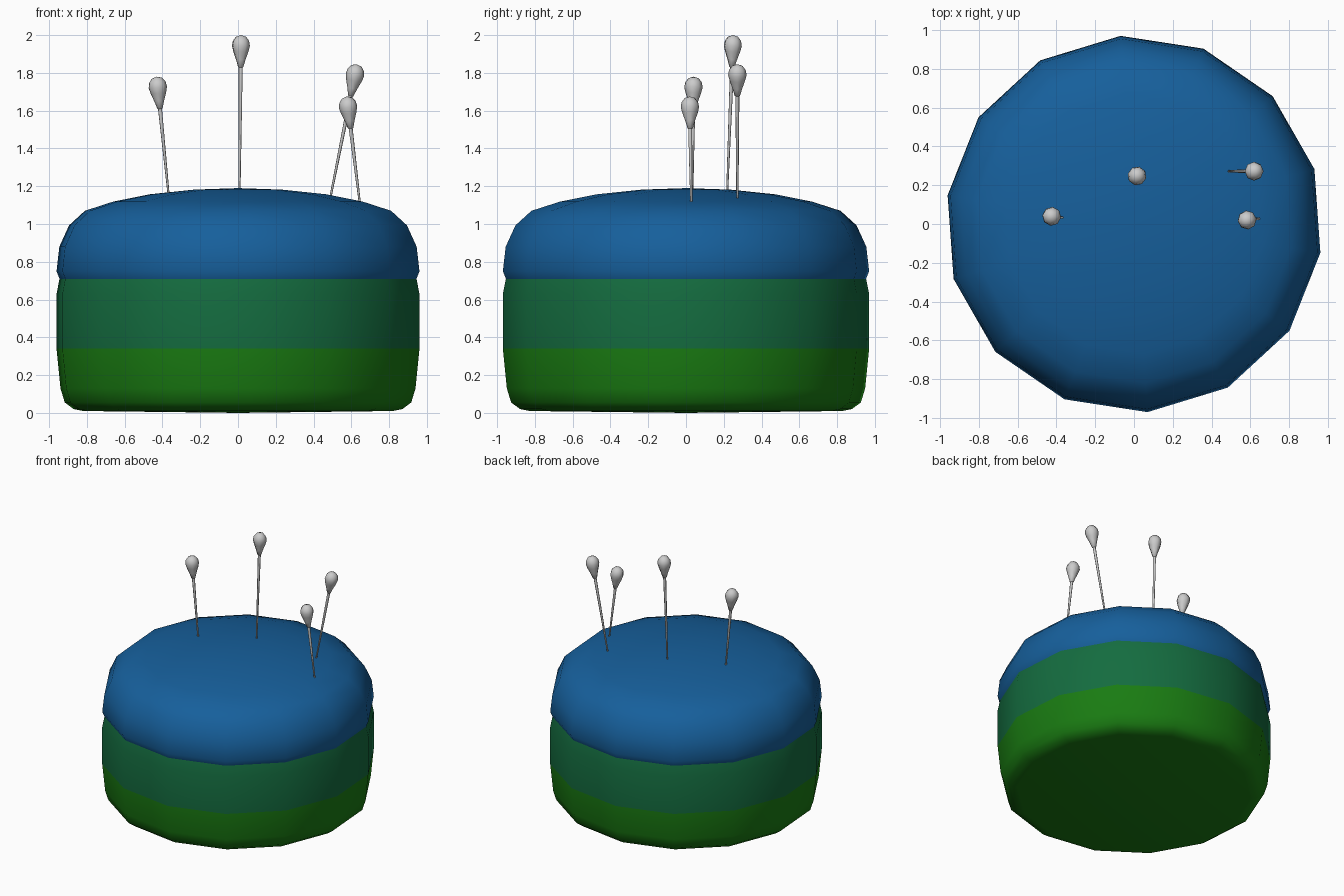
import bpy, bmesh, math
from mathutils import Vector, Matrix

if "Cube" in bpy.data.objects:
    bpy.data.objects.remove(bpy.data.objects["Cube"])


def material(name, rgb):
    m = bpy.data.materials.new(name)
    m.diffuse_color = (*rgb, 1)
    m.use_nodes = True
    m.node_tree.nodes["Principled BSDF"].inputs["Base Color"].default_value = m.diffuse_color
    return m


def lathe(name, profile, sides, start=0.0, mats=(), bands=None, matrix=Matrix()):
    """Spin (radius, z) points, listed top to bottom, around z."""
    bm = bmesh.new()
    rings = []
    for r, z in profile:
        if r == 0:
            rings.append([bm.verts.new((0, 0, z))] * sides)
        else:
            rings.append([bm.verts.new((r * math.cos(start + math.tau * i / sides),
                                        r * math.sin(start + math.tau * i / sides), z))
                          for i in range(sides)])
    for k in range(len(rings) - 1):
        a, b = rings[k], rings[k + 1]
        for i in range(sides):
            j = (i + 1) % sides
            corners = list(dict.fromkeys((a[i], b[i], b[j], a[j])))
            f = bm.faces.new(corners)
            f.smooth = True
            f.material_index = bands[k] if bands else 0
    bm.transform(matrix)
    me = bpy.data.meshes.new(name)
    bm.to_mesh(me)
    bm.free()
    for m in mats:
        me.materials.append(m)
    ob = bpy.data.objects.new(name, me)
    bpy.context.collection.objects.link(ob)
    return ob


blue = material("blue_cloth", (0.008, 0.115, 0.33))
teal = material("teal_cloth", (0.007, 0.15, 0.05))
green = material("green_cloth", (0.01, 0.2, 0.006))
TURN = math.radians(16.96)

# Padded dome on top
lathe("cushion_top",
      [(0, 1.19), (0.235, 1.182), (0.475, 1.157), (0.67, 1.118), (0.82, 1.07),
       (0.905, 0.993), (0.957, 0.88), (0.972, 0.75), (0.956, 0.71)],
      14, TURN, [blue])

# Lower body: teal band above green base
lathe("cushion_base",
      [(0.956, 0.71), (0.972, 0.63), (0.972, 0.34), (0.951, 0.13),
       (0.928, 0.055), (0.88, 0.02), (0.83, 0.01), (0, 0.0)],
      14, TURN, [teal, green], [0, 0, 1, 1, 1, 1, 1])

# Pins: entry point in the cushion and top of the head
pins = [((-0.368, 0.033, 1.16), (-0.43, 0.04, 1.78)),
        ((0.008, 0.218, 1.17), (0.016, 0.25, 2.0)),
        ((0.485, 0.272, 1.12), (0.63, 0.272, 1.845)),
        ((0.645, 0.028, 1.11), (0.576, 0.02, 1.675))]
for n, (entry, top) in enumerate(pins, 1):
    entry, top = Vector(entry), Vector(top)
    axis = (top - entry).normalized()
    length = (top - entry).length + 0.05
    place = Matrix.Translation(top) @ axis.to_track_quat('Z', 'Y').to_matrix().to_4x4()
    lathe(f"pin_shaft_{n}", [(0.011, -0.14), (0.005, -length), (0, -length - 0.01)],
          8, matrix=place)
    lathe(f"pin_head_{n}",
          [(0, 0), (0.027, -0.008), (0.044, -0.03), (0.049, -0.057), (0.041, -0.088),
           (0.026, -0.13), (0.014, -0.17), (0, -0.175)],
          8, matrix=place)
